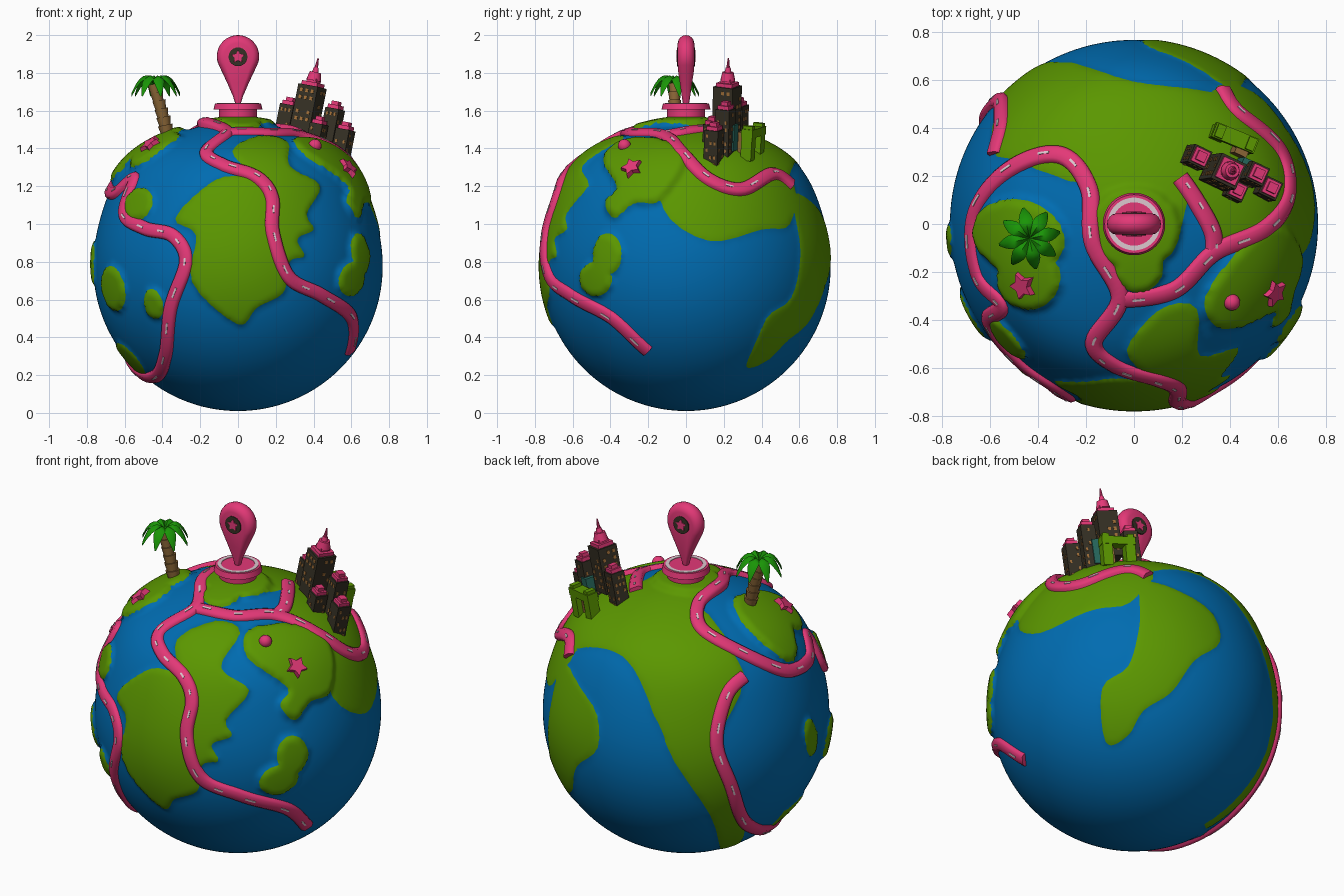
import bpy, bmesh, math, random
from mathutils import Vector, Matrix
from mathutils.bvhtree import BVHTree

if "Cube" in bpy.data.objects:
    bpy.data.objects.remove(bpy.data.objects["Cube"])
random.seed(4)
R, C = 0.766, 0.776            # globe radius and centre height
CEN, UP = Vector((0, 0, C)), Vector((0, 0, 1))

def mat(name, *rgb):
    m = bpy.data.materials.new(name)
    m.diffuse_color = (*rgb, 1)
    m.use_nodes = True
    m.node_tree.nodes["Principled BSDF"].inputs["Base Color"].default_value = m.diffuse_color
    return m
OCEAN, LAND = mat("ocean blue", 0, .15, .44), mat("land green", .105, .31, 0)
PINK, WHITE = mat("pink", .77, .04, .185), mat("pale white", .72, .58, .63)
DARK, TAN = mat("dark stone", .036, .03, .018), mat("window tan", .36, .16, .04)
LEAF, BROWN, TEAL = mat("leaf green", .01, .3, .002), mat("trunk brown", .27, .14, .04), mat("teal", .02, .14, .11)

def finish(name, bm, *mats, smooth=40):
    me = bpy.data.meshes.new(name)
    bmesh.ops.recalc_face_normals(bm, faces=bm.faces)
    bm.to_mesh(me); bm.free()
    ob = bpy.data.objects.new(name, me)
    bpy.context.collection.objects.link(ob)
    for m in mats: me.materials.append(m)
    if smooth:
        bpy.ops.object.select_all(action='DESELECT')
        ob.select_set(True); bpy.context.view_layer.objects.active = ob
        bpy.ops.object.shade_smooth_by_angle(angle=math.radians(smooth))
    return ob

# Drawing planes: (right, up, outward, height offset)
def plane(az, el, dz=0):
    a, e = math.radians(az), math.radians(el)
    h = Vector((math.sin(a), -math.cos(a), 0))
    return (Vector((math.cos(a), math.sin(a), 0)), UP * math.cos(e) - h * math.sin(e), h * math.cos(e) + UP * math.sin(e), dz)
FRONT, RIGHT, LEFT, TOP = plane(0, 0, C), plane(90, 0, C), plane(-90, 0, C), plane(0, 90)
FR, BL, BR = plane(35, 27), plane(215, 27), plane(140, -28)

def radius(d):                 # the globe has broad shoulders in the north
    lat = math.degrees(math.asin(max(-1, min(1, d.z))))
    return R * (1 + .045 * math.exp(-((lat - 43) / 18) ** 2))

def direction(p, u, w):
    w, r = w - p[3], R
    for _ in range(5):
        d = (p[0] * u + p[1] * w + p[2] * math.sqrt(max(0, r * r - u * u - w * w))).normalized()
        r = radius(d) + .015
    return d

def spline(k, n):              # smooth curve through k, whose end points only guide it
    out = []
    for a, b, c, d in zip(k, k[1:], k[2:], k[3:]):
        for t in (i / n for i in range(n)):
            out.append(b + (c - a) * t / 2 + (a * 2 - b * 5 + c * 4 - d) * t * t / 2 + (b * 3 - a - c * 3 + d) * t ** 3 / 2)
    return out

# Land: smooth coasts and oval islands
lands = []
def coast(p, h, *pts):
    k = [Vector(q) for q in pts]
    lands.append((p, h, [tuple(q) for q in spline([k[-1]] + k + k[:2], 4)]))
def oval(p, h, u, w, ru, rw, tilt=0):
    c, s = math.cos(math.radians(tilt)), math.sin(math.radians(tilt))
    circle = [(ru * math.cos(a), rw * math.sin(a)) for a in (math.pi * i / 10 for i in range(20))]
    lands.append((p, h, [(u + x * c - y * s, w + x * s + y * c) for x, y in circle]))

coast(FRONT, .014, (-.12, 1.23), (.05, 1.26), (-.03, 1.38), (.1, 1.46), (.26, 1.43), (.27, 1.3), (.43, 1.2), (.36, 1.05), (.4, .97),
      (.31, .92), (.35, .83), (.27, .8), (.24, .64), (.1, .56), (0, .47), (-.24, .69), (-.22, .94), (-.33, 1.03))
coast(FR, .03, (.06, .4), (.3, .43), (.48, .33), (.49, .08), (.38, .02), (.3, -.08), (.22, 0), (.26, .09), (.05, .25))
coast(TOP, .006, (-.2, .2), (-.1, -.1), (.15, -.1), (.24, .12), (.34, -.08), (.62, .06), (.64, .28), (.4, .52), (0, .59),
      (-.33, .67), (-.55, .48), (-.57, .28), (-.32, .3))
coast(RIGHT, .006, (-.08, 1.4), (-.12, 1.08), (.12, .91), (.4, .97), (.55, 1), (.55, 1.25), (.25, 1.4))
coast(BL, .006, (-.6, .36), (-.27, .32), (-.13, .2), (-.11, -.2), (.13, -.58), (.2, -.76), (.32, -.62), (.18, -.2), (.3, .15), (.03, .56), (-.44, .51))
coast(BR, .006, (.06, .66), (.38, .53), (.46, .34), (.32, .23), (.2, .06), (.05, -.04), (-.03, -.17), (-.15, -.21), (-.17, .08), (-.03, .2), (.03, .42))
oval(RIGHT, .025, -.41, .84, .075, .11)
oval(RIGHT, .025, -.47, .71, .085, .09)
oval(TOP, .035, -.47, -.05, .19, .15, -15)
oval(TOP, .035, -.43, -.22, .13, .13)
oval(TOP, .03, 0, -.02, .19, .17)
oval(TOP, .03, .02, -.18, .1, .1)
oval(FRONT, .025, -.52, 1.1, .07, .09, -30)
oval(FRONT, .025, -.65, .66, .06, .12, 10)
oval(FRONT, .025, -.44, .58, .05, .08, 15)
oval(LEFT, .018, .07, .79, .06, .12, 15)
oval(FRONT, .012, -.56, .28, .03, .12, 40)

def land_height(d):
    v, best = d * radius(d), 0
    for p, h, pts in lands:
        if h <= best or v.dot(p[2]) <= 0: continue
        u, w, hit = v.dot(p[0]), v.dot(p[1]) + p[3], False
        for (x1, y1), (x2, y2) in zip(pts, pts[1:] + pts[:1]):
            if (y1 > w) != (y2 > w) and u < (x2 - x1) * (w - y1) / (y2 - y1) + x1: hit = not hit
        if hit: best = h
    return best

# Globe: vertices snapped to the coasts, land painted and raised
bm = bmesh.new()
bmesh.ops.create_icosphere(bm, subdivisions=6, radius=1)
if len(bm.faces) < 30000: bmesh.ops.subdivide_edges(bm, edges=bm.edges, cuts=1, use_grid_fill=True)
for v in bm.verts: v.co.normalize()
bm.verts.index_update()
hs = [land_height(v.co) for v in bm.verts]
snap = {}
for e in bm.edges:
    a, b = e.verts
    if (hs[a.index] > 0) == (hs[b.index] > 0): continue
    lo, hi = 0, 1
    for _ in range(6):
        t = (lo + hi) / 2
        if (land_height(a.co.lerp(b.co, t).normalized()) > 0) == (hs[a.index] > 0): lo = t
        else: hi = t
    v, s = (a, lo) if lo < .5 else (b, 1 - lo)
    if v not in snap or s < snap[v][0]: snap[v] = (s, a.co.lerp(b.co, lo).normalized())
for v, (s, co) in snap.items(): v.co = co
for f in bm.faces:
    n = sum(hs[v.index] > 0 for v in f.verts)
    edge = any(v in snap for v in f.verts)
    f.material_index = int(land_height(f.calc_center_median().normalized()) > 0 if edge else n > 1)
near = [[e.other_vert(v).index for e in v.link_edges] for v in bm.verts]
for _ in range(2): hs = [(hs[i] + sum(hs[j] for j in n)) / (len(n) + 1) for i, n in enumerate(near)]
for v, h in zip(bm.verts, hs): v.co = v.co * (radius(v.co) + h) + CEN
tree = BVHTree.FromBMesh(bm)
finish("globe", bm, OCEAN, LAND, smooth=60)

def surf(d): return tree.ray_cast(CEN + d * 2, -d)[0]

def loft(bm, rows):            # skin between rings of vertices, closed at both ends
    for r, q in zip(rows, rows[1:]):
        for i in range(len(r)):
            j = (i + 1) % len(r)
            bm.faces.new((r[i], r[j], q[j], q[i]))
    bm.faces.new(rows[0]); bm.faces.new(rows[-1])

def sweep(bm, frames, section):
    loft(bm, [[bm.verts.new(p + s * a + n * b) for a, b in section] for p, s, n in frames])

# Roads: a rounded strip laid over the surface, with pale dashes
road, dashes = bmesh.new(), bmesh.new()
SECTION = [(-.038, -.03), (-.036, .01), (-.022, .022), (.022, .022), (.036, .01), (.038, -.03)]
def route(*legs):
    k = [direction(leg[0], *q) for leg in legs for q in leg[1:]]
    ds = [d.normalized() for d in spline([k[0]] + k + [k[-1]], 10)]
    rad = [(surf(d) - CEN).length for d in ds]
    ps = []
    for i, d in enumerate(ds):
        w = rad[max(0, i - 4):i + 5]
        ps.append(CEN + d * max(sum(w) / len(w), rad[i] - .008))
    frames = []
    for i, d in enumerate(ds):
        along = ps[min(i + 1, len(ps) - 1)] - ps[max(i - 1, 0)]
        frames.append((ps[i], along.cross(d).normalized(), d))
    sweep(road, frames, SECTION)
    for i in range(3, len(frames) - 4, 7):
        sweep(dashes, frames[i:i + 3], [(-.005, .02), (-.005, .025), (.005, .025), (.005, .02)])

route((FRONT, (.6, .32), (.61, .5), (.45, .62), (.27, .72), (.185, .95), (.18, 1.14), (.1, 1.25)),
      (TOP, (-.08, -.6), (-.17, -.5), (-.06, -.31), (-.17, -.08), (-.19, .15), (-.31, .29), (-.53, .23), (-.68, .03), (-.66, -.22)),
      (FRONT, (-.56, 1.25), (-.61, 1.06), (-.5, .98), (-.35, .94), (-.28, .8), (-.36, .56), (-.39, .3), (-.46, .18)),
      (BL, (.33, -.63), (.24, -.42), (.165, -.2), (.22, .05), (.32, .16)))
route((TOP, (-.06, -.32), (.17, -.28), (.34, -.12), (.55, -.02), (.65, .12), (.62, .3), (.44, .47), (.37, .57)))
route((TOP, (.34, -.12), (.33, -.03), (.26, .1), (.19, .2)))
finish("road", road, PINK, smooth=60)
finish("road_dashes", dashes, WHITE, smooth=0)

# Helpers for solids
def box(bm, M, c, s):
    bmesh.ops.create_cube(bm, size=1, matrix=M @ Matrix.Translation(c) @ Matrix.Diagonal((*s, 1)))
def cone(bm, M, z0, z1, r0, r1, n=24):
    bmesh.ops.create_cone(bm, cap_ends=True, segments=n, radius1=r0, radius2=r1, depth=z1 - z0,
                          matrix=M @ Matrix.Translation((0, 0, (z0 + z1) / 2)))
def frame(p, axis, yaw=0):
    return Matrix.Translation(p) @ UP.rotation_difference(Vector(axis)).to_matrix().to_4x4() @ Matrix.Rotation(math.radians(yaw), 4, 'Z')
def star(bm, M, r, h):
    ring = [(r * (1 if i % 2 == 0 else .55), math.pi * i / 5 + math.pi / 2) for i in range(10)]
    loft(bm, [[bm.verts.new(M @ Vector((q * k * math.cos(a), q * k * math.sin(a), z))) for q, a in ring] for k, z in ((1, -h), (.85, h))])

# Stars and knob on the islands
bm = bmesh.new()
for x, y in ((-.45, -.25), (.57, -.28)):
    d = direction(TOP, x, y)
    star(bm, frame(surf(d), d, 20), .066, .022)
d = direction(TOP, .4, -.32)
bmesh.ops.create_uvsphere(bm, u_segments=16, v_segments=8, radius=.035, matrix=frame(surf(d), d))
finish("island_markers", bm, PINK)

# Pin pedestal with pale ring
bm = bmesh.new()
cone(bm, Matrix(), 1.53, 1.61, .1, .1, 40); cone(bm, Matrix(), 1.605, 1.637, .13, .122, 40)
finish("pin_pedestal", bm, PINK)
bm = bmesh.new()
sweep(bm, [(UP * 1.636, Vector((math.cos(a), math.sin(a), 0)), UP) for a in (math.pi * i / 20 for i in range(41))],
      [(.09, 0), (.09, .004), (.11, .004), (.11, 0)])
finish("pedestal_ring", bm, WHITE, smooth=0)

# Pin: teardrop lofted through its thickness, thinner toward the tip
out = [(.112 * math.cos(a), 1.888 + .112 * math.sin(a)) for a in (math.radians(-25 + 230 * i / 30) for i in range(31))]
tail = [(.082, 1.8), (.052, 1.735), (.026, 1.675), (.01, 1.62)]
out += [(-x, z) for x, z in tail] + tail[::-1]
bm = bmesh.new()
rows = []
for i in range(9):
    a = math.radians(-85 + 170 * i / 8)
    k = .65 + .35 * math.cos(a)
    rows.append([bm.verts.new((x * k, .044 * math.sin(a) * min(1, .4 + 3 * (z - 1.62)), 1.87 + (z - 1.87) * (k if z > 1.87 else .7 + .3 * k)))
                 for x, z in out])
loft(bm, rows)
finish("pin", bm, PINK, smooth=60)
dark, stars = bmesh.new(), bmesh.new()
for s in (-1, 1):
    M = Matrix.Translation((0, s * .044, 1.885)) @ Matrix.Rotation(s * math.radians(-90), 4, 'X') @ Matrix.Rotation(math.pi if s > 0 else 0, 4, 'Z')
    cone(dark, M, -.003, .004, .05, .05)
    star(stars, M, .04, .007)
finish("pin_window", dark, DARK); finish("pin_star", stars, PINK, smooth=0)

# Palm tree
bm = bmesh.new()
for t in (i / 6 for i in range(6)):
    cone(bm, frame((-.375 - .055 * t - .02 * t * t, -.06, 1.47 + .26 * t), (-.2, 0, 1)), 0, .055, .029 - .004 * t, .039 - .008 * t, 12)
finish("palm_trunk", bm, BROWN)
bm = bmesh.new()
for a in (math.pi * i / 4 + .2 for i in range(8)):
    s, f = Vector((-math.sin(a), math.cos(a), 0)), Vector((math.cos(a), math.sin(a), 0))
    rows = []
    for t in (i / 6 for i in range(7)):
        w = .005 + .025 * math.sin(math.pi * t ** 1.2)
        p = Vector((-.435, -.06, 1.735)) + f * .13 * t + UP * (.2 * t - .25 * t * t)
        rows.append([bm.verts.new(p + s * x + UP * z) for x, z in ((-w, -.006), (0, .012), (w, -.006), (0, -.01))])
    loft(bm, rows)
finish("palm_leaves", bm, LEAF, smooth=60)

# City: leaning towers with pink roofs and lit windows
body, roof, win = bmesh.new(), bmesh.new(), bmesh.new()
LEAN = (.2, .03, 1)
for x, y, z, w in ((.395, .22, 1.73, .115), (.275, .28, 1.63, .08), (.515, .21, 1.61, .08), (.43, .14, 1.53, .075), (.57, .15, 1.5, .08)):
    M = frame((x, y, z), LEAN, -25)
    box(body, M, (0, 0, -.13), (w, w, .26))
    for k in (0, 1): box(roof, M, (0, 0, .005 + k * .02), (w * (.8 - .3 * k), w * (.8 - .3 * k), .03))
    for q in range(4):
        Q = M @ Matrix.Rotation(q * math.pi / 2, 4, 'Z')
        for row in range(6):
            for col in (-1, 0, 1):
                if random.random() < .5: box(win, Q, (col * w * .28, -w / 2, -.03 - row * .038), (w * .14, .006, .018))
M = frame((.395, .22, 1.73), LEAN, -25)
cone(roof, M, .03, .075, .04, .03, 12); cone(roof, M, .075, .1, .018, .013, 12); cone(roof, M, .1, .15, .01, .004, 8)
finish("towers", body, DARK, smooth=0); finish("tower_roofs", roof, PINK, smooth=30); finish("tower_windows", win, TAN, smooth=0)
for name, m, p in (("low_building", TEAL, (.46, .24, 1.46)), ("small_house", BROWN, (.44, .31, 1.42))):
    bm = bmesh.new()
    box(bm, frame(p, LEAN, -25), (0, 0, 0), (.055, .055, .14))
    finish(name, bm, m, smooth=0)

# Green arch gate behind the towers
bm = bmesh.new()
M = frame((.4, .35, 1.36), (.15, .06, 1), -22)
for s in (-1, 1): box(bm, M, (s * .065, 0, .05), (.055, .06, .13))
box(bm, M, (0, 0, .13), (.19, .065, .045))
for s in (-1, 1): box(bm, M, (s * .07, 0, .16), (.035, .055, .02))
finish("arch_gate", bm, LAND, smooth=0)
